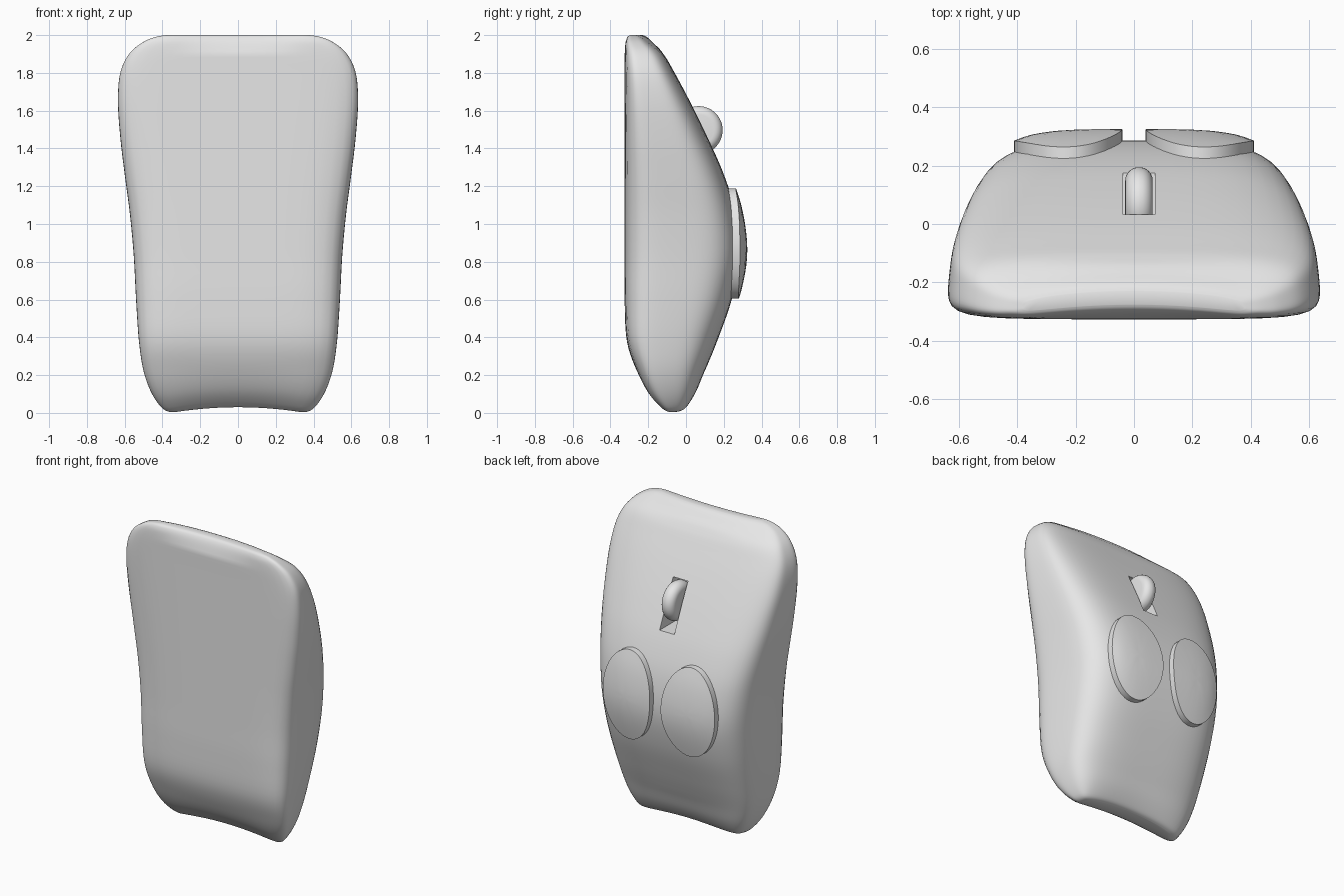
import bpy, bmesh, math
from mathutils import Vector, Matrix
from mathutils.bvhtree import BVHTree

cube = bpy.data.objects.get("Cube")
if cube:
    bpy.data.objects.remove(cube)

grey = bpy.data.materials.new("light grey plastic")
grey.use_nodes = True
grey.diffuse_color = (0.8, 0.8, 0.8, 1)
grey.node_tree.nodes["Principled BSDF"].inputs["Base Color"].default_value = (0.8, 0.8, 0.8, 1)


def make_object(name, bm):
    bmesh.ops.recalc_face_normals(bm, faces=bm.faces)
    mesh = bpy.data.meshes.new(name)
    bm.to_mesh(mesh)
    bm.free()
    mesh.materials.append(grey)
    obj = bpy.data.objects.new(name, mesh)
    bpy.context.collection.objects.link(obj)
    return obj


def activate(obj):
    bpy.ops.object.select_all(action="DESELECT")
    obj.select_set(True)
    bpy.context.view_layer.objects.active = obj


def smooth(obj, angle):
    activate(obj)
    bpy.ops.object.shade_smooth_by_angle(angle=math.radians(angle))


# Body stations: height, front y, back y, half width
STATIONS = [Vector(row) for row in (
    (0, -.09, -.02, .34), (.02, -.13, .01, .4), (.1, -.2, .055, .46),
    (.22, -.26, .1, .505), (.38, -.313, .165, .53), (.6, -.325, .242, .545),
    (.83, -.325, .285, .557), (1.05, -.325, .265, .577), (1.25, -.325, .205, .603),
    (1.45, -.325, .118, .627), (1.65, -.325, .02, .64), (1.8, -.325, -.06, .627),
    (1.9, -.325, -.12, .58), (1.96, -.322, -.19, .51), (1.99, -.313, -.23, .44),
    (2, -.3, -.255, .38))]


def station(i, t):
    """Smooth curve through the stations."""
    a, b = STATIONS[i], STATIONS[i + 1]
    before = STATIONS[max(i - 1, 0)]
    after = STATIONS[min(i + 2, len(STATIONS) - 1)]
    ta, tb = (b - before) / 2, (after - a) / 2
    return (a * (2 * t**3 - 3 * t**2 + 1) + ta * (t**3 - 2 * t**2 + t)
            + b * (3 * t**2 - 2 * t**3) + tb * (t**3 - t**2))


def section(bm, s, count=80):
    """Rounded outline, narrower towards the back."""
    z, front, back, width = s
    taper = 0.14 - 0.045 * z
    ring = []
    for k in range(count):
        angle = 2 * math.pi * k / count
        c, v = math.cos(angle), math.sin(angle)
        n = 4 if v > 0 else 6
        r = (abs(c)**n + abs(v)**n) ** (-1 / n)
        x = width * c * r * (1 - taper * ((v * r + 1) / 2)**2)
        y = (front + back) / 2 + (back - front) / 2 * v * r
        # Notch in the lower edge and bow in the upper edge
        middle = max(0, 1 - (x / .36)**2)
        lift = .03 * middle * max(0, 1 - z / .25)
        bow = .025 * middle * max(0, (z - 1.9) / .1)
        ring.append(bm.verts.new((x, y + bow, z + lift)))
    return ring


bm = bmesh.new()
steps = 5
spine = [station(i, j / steps) for i in range(len(STATIONS) - 1) for j in range(steps)]
spine.append(STATIONS[-1])
rings = [section(bm, s) for s in spine]
for low, high in zip(rings, rings[1:]):
    for k in range(len(low)):
        m = (k + 1) % len(low)
        bm.faces.new((low[k], low[m], high[m], high[k]))
# Close each end with strips across the thin outline
for ring in (rings[0], rings[-1]):
    half = len(ring) // 2
    for k in range(half):
        a, b = ring[k], ring[k + 1]
        c, d = ring[-k - 1], ring[-k] if k else ring[0]
        loop = list(dict.fromkeys((a, b, c, d)))
        bm.faces.new(loop)
bmesh.ops.recalc_face_normals(bm, faces=bm.faces)
surface = BVHTree.FromBMesh(bm)
body = make_object("body", bm)


# Oval buttons that follow the back of the body
def back_y(x, z):
    return surface.ray_cast(Vector((x, 2, z)), Vector((0, -1, 0)))[0].y


def button(name, side):
    bm = bmesh.new()
    count, layers = 48, 6

    def point(fraction, k, offset):
        angle = 2 * math.pi * k / count
        x = side * (.225 + .185 * fraction * math.cos(angle))
        z = .897 + .292 * fraction * math.sin(angle)
        return bm.verts.new((x, back_y(x, z) + offset, z))

    loops = [[point(1, k, -.02) for k in range(count)]]
    for j in range(layers, 0, -1):
        loops.append([point(j / layers, k, .039) for k in range(count)])
    centre = point(0, 0, .039)
    for a, b in zip(loops, loops[1:]):
        for k in range(count):
            m = (k + 1) % count
            bm.faces.new((a[k], a[m], b[m], b[k]))
    for k in range(count):
        bm.faces.new((loops[-1][k], loops[-1][(k + 1) % count], centre))
    bm.faces.new(loops[0])
    smooth(make_object(name, bm), 35)


button("left_button", 1)
button("right_button", -1)

# Slot cut for the wheel
bm = bmesh.new()
bmesh.ops.create_cube(bm, size=1)
bmesh.ops.scale(bm, vec=(.108, .3, .3), verts=bm.verts)
bmesh.ops.translate(bm, vec=(.017, .12, 1.475), verts=bm.verts)
cutter = make_object("slot_cutter", bm)
cutter.hide_render = True
cut = body.modifiers.new("wheel slot", "BOOLEAN")
cut.operation = "DIFFERENCE"
cut.solver = "EXACT"
cut.object = cutter
activate(body)
bpy.ops.object.modifier_apply(modifier=cut.name)
bpy.data.objects.remove(cutter)
smooth(body, 40)

# Scroll wheel with a rounded rim
bm = bmesh.new()
bmesh.ops.create_cone(bm, cap_ends=True, segments=48, radius1=.127, radius2=.127, depth=.094)
rims = [e for e in bm.edges if any(len(f.verts) > 4 for f in e.link_faces)]
bmesh.ops.bevel(bm, geom=rims, offset=.045, segments=6, profile=.5, affect="EDGES")
bmesh.ops.rotate(bm, matrix=Matrix.Rotation(math.pi / 2, 3, "Y"), verts=bm.verts)
bmesh.ops.translate(bm, vec=(.017, .067, 1.497), verts=bm.verts)
smooth(make_object("scroll_wheel", bm), 40)
